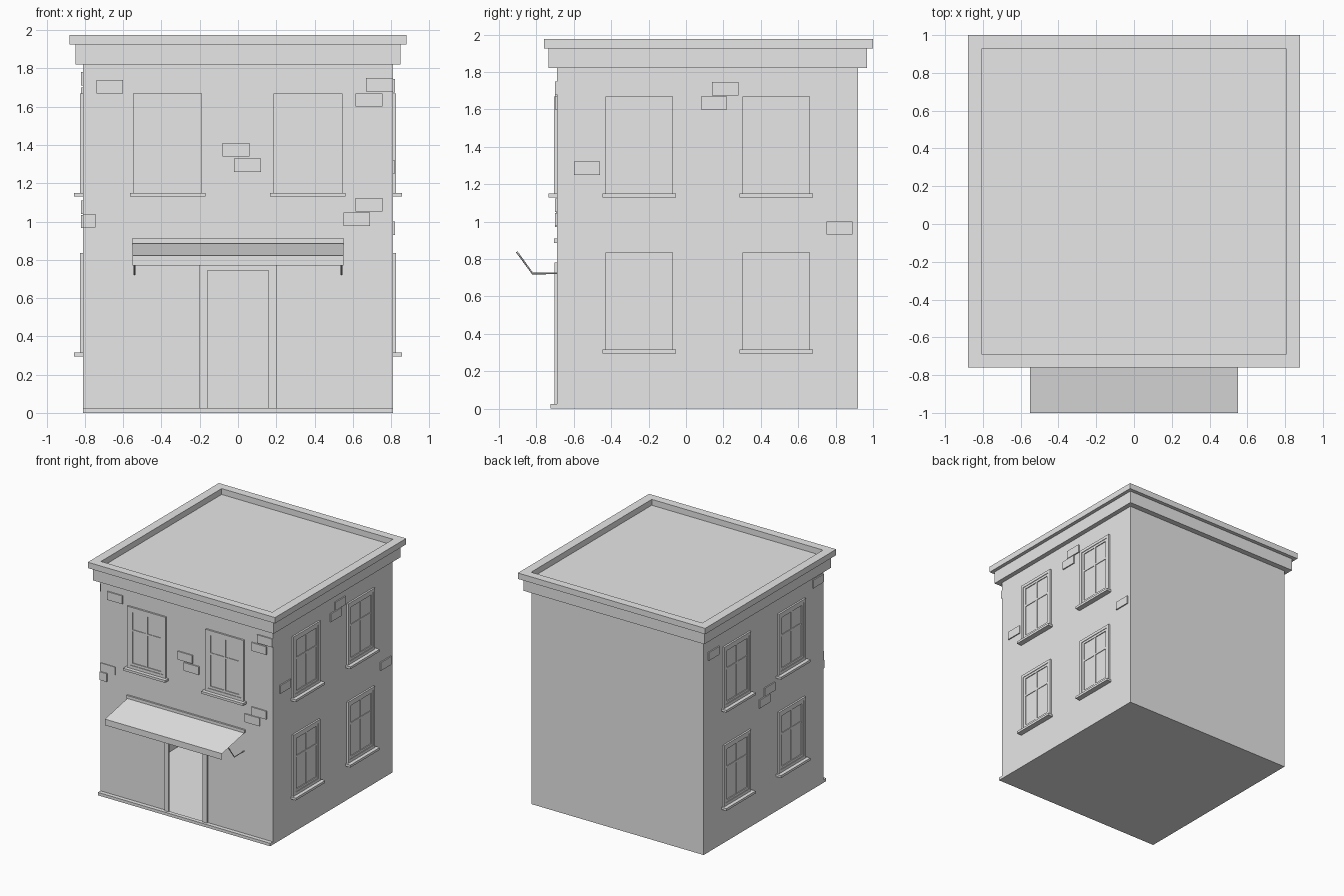
import bpy
import bmesh

old = bpy.data.objects.get("Cube")
if old:
    bpy.data.objects.remove(old, do_unlink=True)

grey = bpy.data.materials.new("plain_grey")
grey.use_nodes = True
grey.diffuse_color = (0.8, 0.8, 0.8, 1)
grey.node_tree.nodes["Principled BSDF"].inputs["Base Color"].default_value = (0.8, 0.8, 0.8, 1)

W, FRONT, BACK, WALL_TOP = 0.81, -0.69, 0.92, 1.82


def finish(name, bm):
    """Turn a bmesh into a flat-shaded object."""
    mesh = bpy.data.meshes.new(name)
    bm.to_mesh(mesh)
    bm.free()
    mesh.materials.append(grey)
    obj = bpy.data.objects.new(name, mesh)
    bpy.context.collection.objects.link(obj)
    return obj


def boxes(name, spans):
    """One object from boxes given as (x0, x1, y0, y1, z0, z1)."""
    bm = bmesh.new()
    for x0, x1, y0, y1, z0, z1 in spans:
        cube = bmesh.ops.create_cube(bm, size=1)
        for v in cube["verts"]:
            v.co.x = x1 if v.co.x > 0 else x0
            v.co.y = y1 if v.co.y > 0 else y0
            v.co.z = z1 if v.co.z > 0 else z0
    return finish(name, bm)


def on_wall(wall, u0, u1, z0, z1, depth):
    """Box standing out from a wall; u runs along that wall."""
    if wall == "front":
        return (u0, u1, FRONT - depth, FRONT, z0, z1)
    if wall == "right":
        return (-W - depth, -W, u0, u1, z0, z1)
    return (W, W + depth, u0, u1, z0, z1)


def faces(name, polygons):
    bm = bmesh.new()
    for poly in polygons:
        bm.faces.new([bm.verts.new(p) for p in poly])
    bmesh.ops.remove_doubles(bm, verts=bm.verts, dist=0.0001)
    return finish(name, bm)


# Hollow body: plain shell with a doorway cut in the front
door_w, door_h = 0.16, 0.745


def corner(x, y, z):
    return (x * W, BACK if y else FRONT, z * WALL_TOP)


door_outline = [(-W, 0), (-door_w, 0), (-door_w, door_h), (door_w, door_h),
                (door_w, 0), (W, 0), (W, WALL_TOP), (-W, WALL_TOP)]
faces("building_walls", [
    [(x, FRONT, z) for x, z in door_outline],
    [corner(1, 1, 0), corner(-1, 1, 0), corner(-1, 1, 1), corner(1, 1, 1)],
    [corner(1, 0, 0), corner(1, 1, 0), corner(1, 1, 1), corner(1, 0, 1)],
    [corner(-1, 1, 0), corner(-1, 0, 0), corner(-1, 0, 1), corner(-1, 1, 1)],
    [corner(-1, 1, 0), corner(1, 1, 0), corner(1, 0, 0), corner(-1, 0, 0)],
])

# Cornice, flat roof and raised rim
boxes("cornice", [(-0.85, 0.85, -0.735, 0.968, WALL_TOP, 1.925)])
rim_in, rim_out = 0.805, 0.88
boxes("roof_rim", [
    (-rim_out, rim_out, -0.76, -0.69, 1.925, 1.975),
    (-rim_out, rim_out, 0.93, 1.0, 1.925, 1.975),
    (-rim_out, -rim_in, -0.69, 0.93, 1.925, 1.975),
    (rim_in, rim_out, -0.69, 0.93, 1.925, 1.975),
])

# Front step and door frame
boxes("front_step", [(-W, W, -0.725, FRONT, 0, 0.025)])
boxes("door_frame", [
    on_wall("front", -0.2, -door_w, 0, 0.78, 0.013),
    on_wall("front", door_w, 0.2, 0, 0.78, 0.013),
    on_wall("front", -door_w, door_w, door_h, 0.78, 0.013),
])


def window(name, wall, centre, bottom):
    """Outer frame, inner sash, cross bars, glass and sill."""
    parts = []

    def ring(half, z0, z1, t, depth):
        for side in (-1, 1):
            a, b = sorted((centre + side * half, centre + side * (half - t)))
            parts.append(on_wall(wall, a, b, z0, z1, depth))
        inner = half - t
        parts.append(on_wall(wall, centre - inner, centre + inner, z1 - t, z1, depth))
        parts.append(on_wall(wall, centre - inner, centre + inner, z0, z0 + t, depth))

    top = bottom + 0.52
    ring(0.18, bottom, top, 0.025, 0.015)
    ring(0.155, bottom + 0.025, top - 0.025, 0.02, 0.01)
    low, high, bar = bottom + 0.045, top - 0.045, bottom + 0.32
    parts.append(on_wall(wall, centre - 0.008, centre + 0.008, low, high, 0.009))
    parts.append(on_wall(wall, centre - 0.135, centre + 0.135, bar - 0.008, bar + 0.008, 0.008))
    parts.append(on_wall(wall, centre - 0.135, centre + 0.135, low, high, 0.003))
    boxes(name, parts)
    boxes(name + "_sill", [on_wall(wall, centre - 0.197, centre + 0.197,
                                   bottom - 0.02, bottom, 0.046)])


for label, x in (("right", -0.368), ("left", 0.365)):
    window("front_window_" + label, "front", x, 1.15)
for wall in ("left", "right"):
    for place, y in (("front", -0.25), ("back", 0.483)):
        for level, z in (("lower", 0.315), ("upper", 1.15)):
            window(f"{wall}_{level}_{place}_window", wall, y, z)

# Loose raised bricks: start along the wall and bottom height
bricks = {
    "front": [(-0.74, 1.67), (0.67, 1.68), (0.615, 1.60), (-0.08, 1.34), (-0.02, 1.26),
              (0.615, 1.052), (0.55, 0.977)],
    "left": [(0.14, 1.675), (0.08, 1.60), (-0.60, 1.25), (0.75, 0.93)],
    "right": [(0.72, 1.63), (-0.68, 1.71), (-0.03, 1.04), (0.04, 0.965)],
}
for wall, spots in bricks.items():
    boxes(wall + "_bricks", [on_wall(wall, u, u + 0.14, z, z + 0.07, 0.01) for u, z in spots])
boxes("corner_bricks", [on_wall("front", -W, -0.745, 0.97, 1.04, 0.01),
                        on_wall("front", -W, -0.67, 1.045, 1.115, 0.006)])

# Awning: mounting bar, sloping sheet with hanging edge, bent support arms
boxes("awning_bar", [on_wall("front", -0.555, 0.555, 0.885, 0.91, 0.015)])
profile = [(FRONT, 0.885), (-1.0, 0.822), (-1.0, 0.77)]
faces("awning_sheet", [
    [(-0.55, *a), (-0.55, *b), (0.55, *b), (0.55, *a)]
    for a, b in zip(profile, profile[1:])
])
arm_path = [(-0.905, 0.838), (-0.82, 0.722), (FRONT, 0.724)]
for label, x in (("right", -0.54), ("left", 0.54)):
    curve = bpy.data.curves.new("awning_arm_" + label, "CURVE")
    curve.dimensions = "3D"
    curve.bevel_depth = 0.005
    curve.bevel_resolution = 0
    curve.use_fill_caps = True
    spline = curve.splines.new("POLY")
    spline.points.add(len(arm_path) - 1)
    for point, (y, z) in zip(spline.points, arm_path):
        point.co = (x, y, z, 1)
    curve.materials.append(grey)
    arm = bpy.data.objects.new("awning_arm_" + label, curve)
    bpy.context.collection.objects.link(arm)
